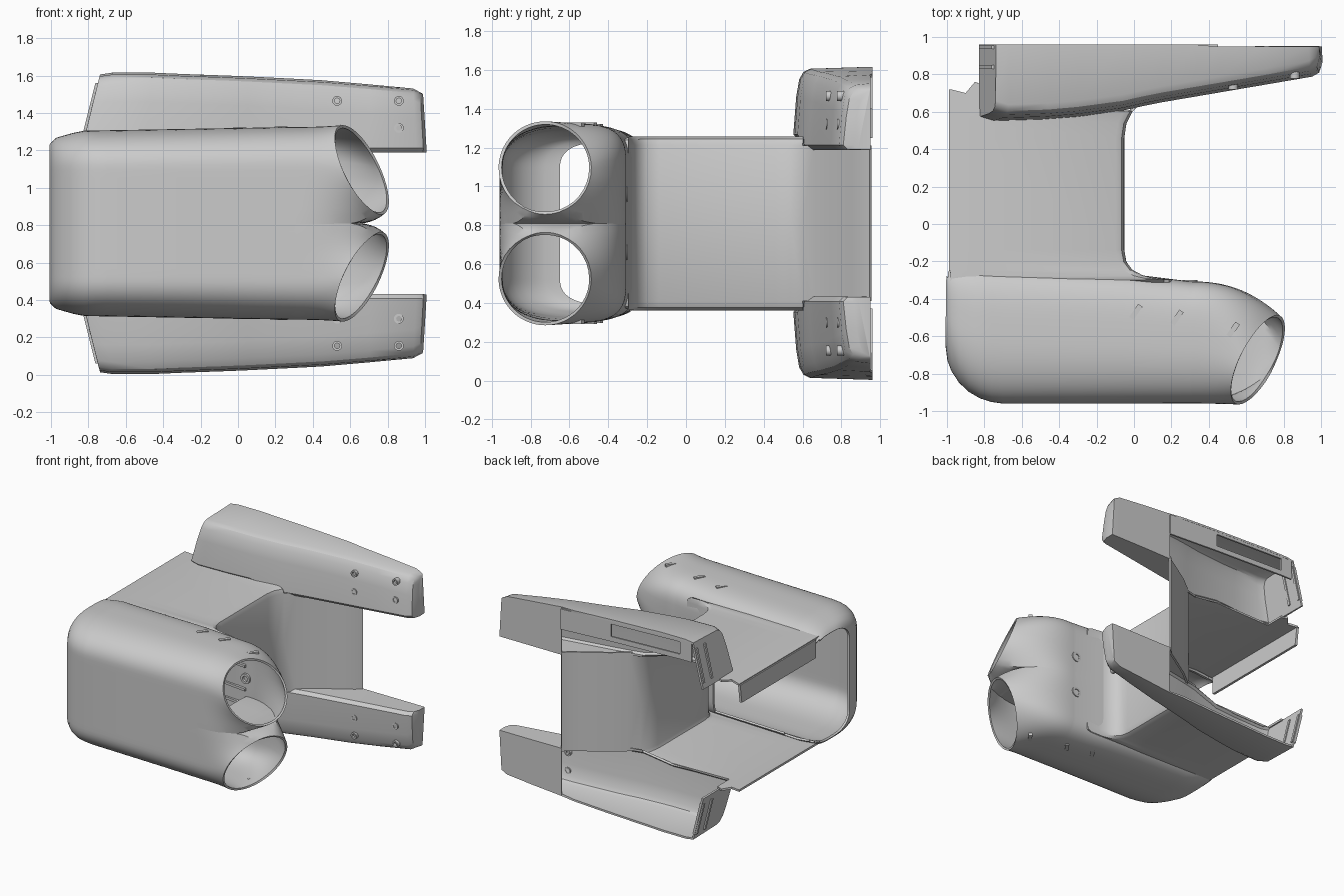
import bpy, bmesh, math

if "Cube" in bpy.data.objects:
    bpy.data.objects.remove(bpy.data.objects["Cube"])

MID = 0.81  # height of the symmetry plane; parts are modelled with z relative to it


def finish(name, verts, faces, thick=0.016, mirror=True):
    me = bpy.data.meshes.new(name)
    me.from_pydata(verts, [], faces)
    bm = bmesh.new()
    bm.from_mesh(me)
    bmesh.ops.delete(bm, geom=[v for v in bm.verts if not v.link_faces], context='VERTS')
    bmesh.ops.remove_doubles(bm, verts=bm.verts, dist=1e-5)
    bmesh.ops.recalc_face_normals(bm, faces=bm.faces)
    bm.to_mesh(me)
    bm.free()
    ob = bpy.data.objects.new(name, me)
    ob.location.z = MID
    bpy.context.collection.objects.link(ob)
    if mirror:
        m = ob.modifiers.new("mirror", 'MIRROR')
        m.use_axis = (False, False, True)
        m.merge_threshold = 0.001
    if thick:
        s = ob.modifiers.new("shell", 'SOLIDIFY')
        s.thickness, s.offset = thick, 0
    dg = bpy.context.evaluated_depsgraph_get()
    ob.data = bpy.data.meshes.new_from_object(ob.evaluated_get(dg))
    ob.modifiers.clear()
    bpy.ops.object.select_all(action='DESELECT')
    ob.select_set(True)
    bpy.context.view_layer.objects.active = ob
    bpy.ops.object.shade_smooth_by_angle(angle=math.radians(32))
    return ob


def lerp_table(t, x):
    for (a, u), (b, v) in zip(t, t[1:]):
        if x <= b:
            return u + (v - u) * max(0, (x - a) / (b - a))
    return t[-1][1]


def strip(rows, keep=lambda i, j: True, closed=False):
    n = len(rows[0])
    faces = []
    for i in range(len(rows) - 1):
        for j in range(n if closed else n - 1):
            if keep(i, j):
                k = (j + 1) % n
                faces.append((i*n + j, i*n + k, (i+1)*n + k, (i+1)*n + j))
    return [p for r in rows for p in r], faces


# Front barrel: rounded section that splits into two obliquely cut tubes
D = 70  # angle below horizontal where the two tubes part
ANG = ([-D + 10*i for i in range(7)] + [5*i for i in range(37)]
       + [180 + 10*i for i in range(1, 8)] + [180 + D + (180 - 2*D)*i/8 for i in range(1, 8)])
ZC, YC, R = 0.285, -0.725, 0.232


def section(yf, yb, zt):
    ym, w, pts = (yf + yb)/2, (yb - yf)/2, []
    for a in ANG:
        if a <= 0:
            pts.append((yb, ZC*(1 + a/D)))
        elif a < 180:
            c, s = math.cos(math.radians(a)), math.sin(math.radians(a))
            n = 3.4 if c > 0 else 2.4
            pts.append((ym + math.copysign(w*abs(c)**(2/n), c), ZC + (zt - ZC)*s**(2/n)))
        elif a <= 180 + D:
            pts.append((yf, ZC*(1 - (a - 180)/D)))
        else:
            pts.append((yf + (yb - yf)*(a - 180 - D)/(180 - 2*D), 0))
    return pts


TOP = [(-1, .42), (-.97, .45), (-.84, .487), (.3, .507)]
BACK = [(-1, -.22), (-.06, -.27), (.3, -.315)]
xs = [-1, -.99, -.97, -.93, -.88, -.82, -.76, -.7, -.3, -.06, .1, .3]
rows = []
for x in xs:
    yf = -.65 - .3*math.sqrt(max(0, 1 - ((x + .7)/.3)**2)) if x < -.7 else -.952
    sec = section(yf, lerp_table(BACK, x), lerp_table(TOP, x))
    rows.append([(x, y, z) for y, z in sec])
S = 18
for k in range(1, S + 1):
    s = k/S
    row = []
    for a, (y, z) in zip(ANG, sec):
        cy, cz = YC + R*math.cos(math.radians(a)), ZC + R*math.sin(math.radians(a))
        tip = .66 + .43*(cy - YC) - .43*(cz - ZC)
        low = min(1, max(0, -a, a - 180)/D)       # nearness to the crotch
        row.append((.3 + s*(tip - .3), y + (cy - y)*s**2.4, z + (cz - z)*s**(2.4 + 5*low)))
    rows.append(row)
OUT = ANG.index(180 + D)


def keep_barrel(i, j):
    if i < len(xs) - 1 and j >= OUT:
        return False               # no web before the split
    x, y, z = rows[i + 1][j]
    return not (x < -.05 and y > -.5 and z < .41)   # open towards the body


finish("front_barrel", *strip(rows, keep_barrel, True))

# Body: open box with a right-hand wall that flares out at the rear
path = [(.2, -.305), (.1, -.295), (.04, -.28), (-.015, -.25), (-.048, -.205), (-.06, -.14),
        (-.06, .46), (-.048, .54), (-.015, .605), (.05, .665), (.15, .745), (.33, .86),
        (.41, .91), (.45, .95)]
rows2 = []
for x, y in path:
    yy = min(y, .585)
    rows2.append([(x, y, 0), (x, y, .40), (x - .012, y, .428), (x - .04, y, .44),
                  (-.85, yy, .44), (-.98, yy, .428)])
finish("body_shell", *strip(rows2, lambda i, j: j < 1 or path[i + 1][1] < .62))

# Rear corner tabs and the hanging left flap
finish("body_corner_tab", [(-.98, .58, .428), (-.85, .58, .44), (-.8, .58, .44), (-.8, .74, .44),
                           (-.85, .76, .44), (-.9, .7, .435), (-.98, .72, .428)], [tuple(range(7))])
finish("left_flap", [(-.98, -.25, .428), (-.98, .72, .428), (-.98, .7, .28), (-.98, -.25, .28)],
       [(0, 1, 2, 3)], .02, False)

# Rear wings: tapering troughs, closed behind at the right end
FRONT = [(-.83, .575), (-.76, .555), (-.4, .565), (-.1, .6), (.1, .645), (.95, .79), (.985, .81), (1, .86)]
WTOP = [(-.83, .79), (-.7, .805), (0, .78), (.5, .755), (.95, .715), (1, .69)]
FLARE = path[7:]
wx = [-.83, -.76, -.5, -.3, -.06, .05, .15, .33, .45, .7, .95, .985, 1]
wing = []
for x in wx:
    f, zt = lerp_table(FRONT, x), lerp_table(WTOP, x)
    zi = .44 if x < -.06 else .385
    yb = .96 if x < .45 else .945
    yi = max(f + .03, lerp_table(FLARE, x)) if x < .45 else yb   # inner face stops at the flared wall
    row = []
    for y, z in [(yi, zi), (f + .025, zi), (f + .005, zi + .02), (f + .02, zt - .15),
                 (f + .035, zt - .06), (f + .055, zt - .025), (f + .085, zt - .01), (yb, zt)]:
        h = (z - .4)/.4
        shift = .1*h*max(0, min(1, (-x - .3)/.5)) - .025*h*max(0, (x - .7)/.3)
        row.append((x + shift, min(y, yb), z))
    wing.append(row)
v, f = strip(wing, lambda i, j: j > 0 or wx[i] >= -.06)
n = len(wing[0])
for i in range(8, len(wx) - 1):                    # closed rear plate
    f.append((i*n, i*n + n - 1, (i+1)*n + n - 1, (i+1)*n))
v.append((wing[0][0][0], .96, .44))                # left end cap reaches the rear edge
f += [tuple(range(1, n)) + (len(v) - 1,), tuple(range((len(wx)-1)*n, len(wx)*n))]
finish("rear_wing", v, f)

# Slotted rear flange on the upper wing
flange = []
for x in [-.72, -.62, 0, .45]:
    t = lerp_table(WTOP, x)
    flange.append([(x, .952, z) for z in (t - .17, t - .13, t - .03, t - .005)])
finish("upper_wing_flange", *strip(flange, lambda i, j: not (i == 1 and j == 1)), .014, False)

BOX = [(0, 1, 3, 2), (4, 6, 7, 5), (0, 4, 5, 1), (2, 3, 7, 6), (0, 2, 6, 4), (1, 5, 7, 3)]


def box(name, c, size, rot=0):
    ca, sa = math.cos(rot), math.sin(rot)
    vs = []
    for i in (-.5, .5):
        for j in (-.5, .5):
            for k in (-.5, .5):
                dx, dy = i*size[0], j*size[1]
                vs.append((c[0] + dx*ca - dy*sa, c[1] + dx*sa + dy*ca, c[2] + k*size[2]))
    finish(name, vs, BOX, 0)


def ring(name, c, r, d, hole=.55, seg=20):
    # short tube along y
    rs = []
    for q in range(seg + 1):
        a = 2*math.pi*q/seg
        u, w = math.cos(a), math.sin(a)
        rs.append([(c[0] + r*k*u, c[1] + y, c[2] + r*k*w)
                   for k, y in ((1, d), (1, -d), (hole, -d), (hole, d), (1, d))])
    finish(name, *strip(rs), 0)


# Frame around the pocket on each wing's left end
for y in (.84, .945):
    vs = [(-.83 + .1*(zz - .4)/.4 + dx, yy, zz) for dx in (-.02, .015)
          for yy in (y - .01, y + .01) for zz in (.49, .75)]
    finish("pocket_rail", vs, BOX, 0)

# Screw seats on the wings
for x in (.53, .86):
    for z in (.51, .655):
        ring("wing_screw_seat", (x, lerp_table(FRONT, x) + .022, z), .026, .02)

# Small slots along the top and bottom of the barrel
for x, y, z in [(.01, -.47, .502), (.23, -.5, .508), (.53, -.565, .508)]:
    box("barrel_slot", (x, y, z), (.085, .028, .02), math.radians(55))

# Rails and screw seats on the barrel's rear face, and the front vent
ring("barrel_screw_seat", (.3, -.32, .15), .04, .02)
for z in (.25, .06):
    box("barrel_rail", (.2, -.315, z), (.2, .03, .02), math.radians(-7))
ring("front_vent", (.09, -.945, 0), .06, .012, .75, 28)
